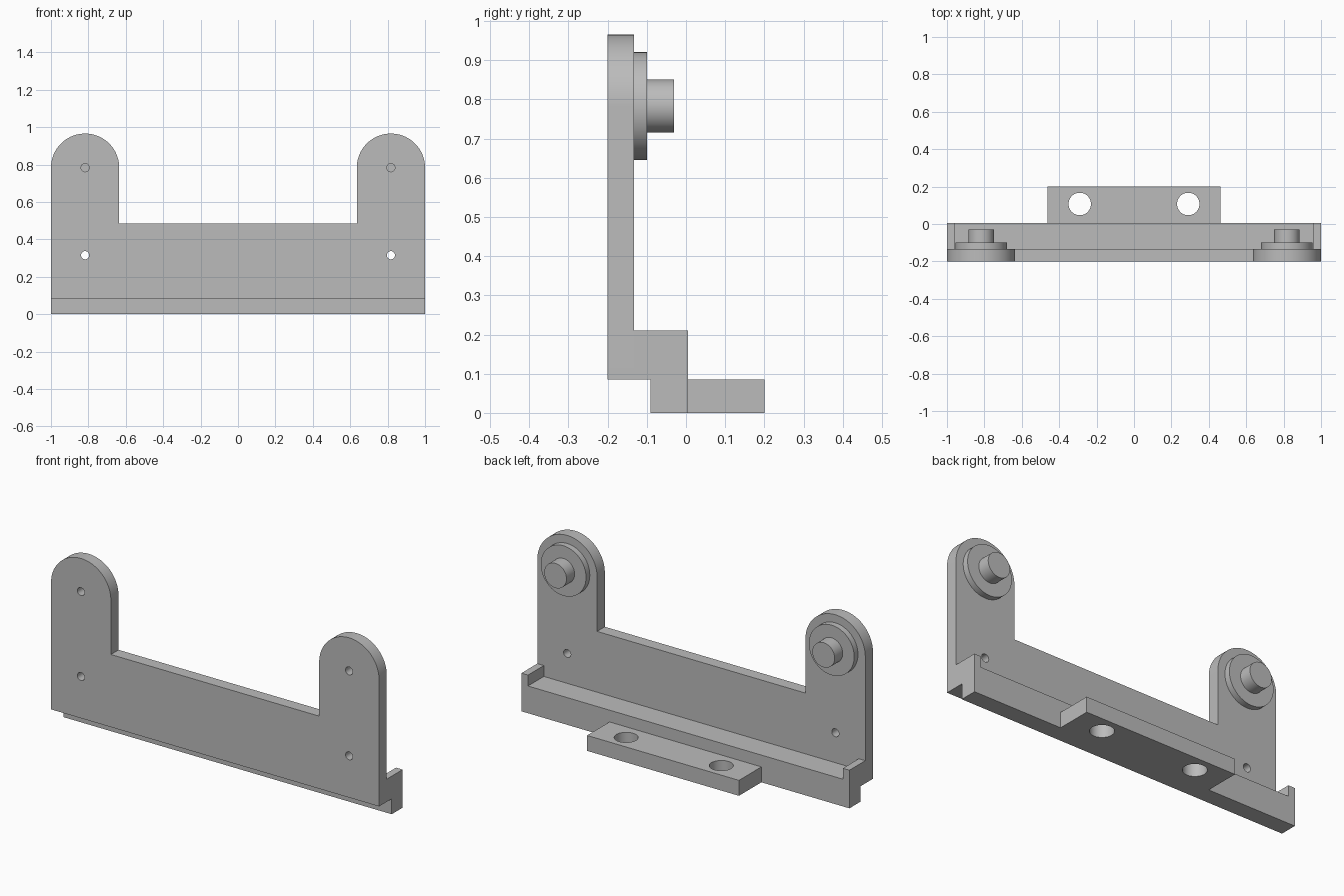
import bpy
import math
from math import pi, cos, sin

cube = bpy.data.objects.get("Cube")
if cube:
    bpy.data.objects.remove(cube)

grey = bpy.data.materials.new("plain grey")
grey.use_nodes = True
colour = (0.5, 0.5, 0.5, 1)
grey.diffuse_color = colour
grey.node_tree.nodes["Principled BSDF"].inputs["Base Color"].default_value = colour

FRONT = (pi / 2, 0, 0)         # outline in x, z; extruded along y
SIDE = (pi / 2, 0, pi / 2)     # outline in y, z; extruded along x
FLAT = (0, 0, 0)               # outline in x, y; extruded along z


def arc(x, y, r, start=0.0, end=2 * pi, steps=48):
    return [(x + r * cos(start + (end - start) * i / steps),
             y + r * sin(start + (end - start) * i / steps)) for i in range(steps)]


def extrude(name, outlines, low, high, rotation):
    """Solid from an outer outline and optional hole outlines."""
    curve = bpy.data.curves.new(name, "CURVE")
    curve.dimensions = "2D"
    curve.fill_mode = "BOTH"
    curve.extrude = (high - low) / 2
    for points in outlines:
        spline = curve.splines.new("POLY")
        spline.points.add(len(points) - 1)
        for p, (u, v) in zip(spline.points, points):
            p.co = (u, v, 0, 1)
        spline.use_cyclic_u = True
    obj = bpy.data.objects.new(name, curve)
    bpy.context.collection.objects.link(obj)
    obj.rotation_euler = rotation
    obj.location["xyz".index({FRONT: "y", SIDE: "x", FLAT: "z"}[rotation])] = (low + high) / 2
    bpy.ops.object.select_all(action="DESELECT")
    obj.select_set(True)
    bpy.context.view_layer.objects.active = obj
    bpy.ops.object.convert(target="MESH")
    obj = bpy.context.object
    # Weld the caps to the walls
    bpy.ops.object.mode_set(mode="EDIT")
    bpy.ops.mesh.select_all(action="SELECT")
    bpy.ops.mesh.remove_doubles(threshold=0.0001)
    bpy.ops.mesh.normals_make_consistent(inside=False)
    bpy.ops.object.mode_set(mode="OBJECT")
    obj.data.materials.clear()
    obj.data.materials.append(grey)
    bpy.ops.object.shade_smooth_by_angle(angle=math.radians(30))
    return obj


EAR_X, EAR_Z, EAR_R = 0.8175, 0.783, 0.1825
PLATE_FRONT, PLATE_BACK, PLATE_BOTTOM = -0.2, -0.133, 0.085
RAIL_BACK = 0.005

# Upright plate with two round-topped ears and four screw holes
right_half = [(1, PLATE_BOTTOM)] + arc(EAR_X, EAR_Z, EAR_R, 0, pi)
right_half += [(EAR_X - EAR_R, EAR_Z), (EAR_X - EAR_R, 0.485)]
outline = right_half + [(-x, z) for x, z in reversed(right_half)]
holes = [arc(s * EAR_X, z, 0.022, steps=24) for s in (-1, 1) for z in (0.315, EAR_Z)]
extrude("upright_plate", [outline] + holes, PLATE_FRONT, PLATE_BACK, FRONT)


# Stepped rail along the bottom, raised at both ends
def rail_section(top):
    return [(PLATE_BACK, PLATE_BOTTOM), (-0.09, PLATE_BOTTOM), (-0.09, 0),
            (RAIL_BACK, 0), (RAIL_BACK, top), (PLATE_BACK, top)]


extrude("bottom_rail", [rail_section(0.15)], -0.96, 0.96, SIDE)
extrude("left_rail_end", [rail_section(0.21)], 0.96, 1, SIDE)
extrude("right_rail_end", [rail_section(0.21)], -1, -0.96, SIDE)

# Rear mounting tab with two bolt holes
tab = [(-0.463, RAIL_BACK), (0.463, RAIL_BACK), (0.463, 0.2), (-0.463, 0.2)]
bolt_holes = [arc(s * 0.29, 0.107, 0.06) for s in (-1, 1)]
extrude("mounting_tab", [tab] + bolt_holes, 0, PLATE_BOTTOM, FLAT)

# Round boss and pin behind each ear
for side, s in (("left", 1), ("right", -1)):
    extrude(side + "_boss", [arc(s * EAR_X, EAR_Z, 0.138)], PLATE_BACK, -0.1, FRONT)
    extrude(side + "_pin", [arc(s * EAR_X, EAR_Z, 0.068)], -0.1, -0.03, FRONT)
